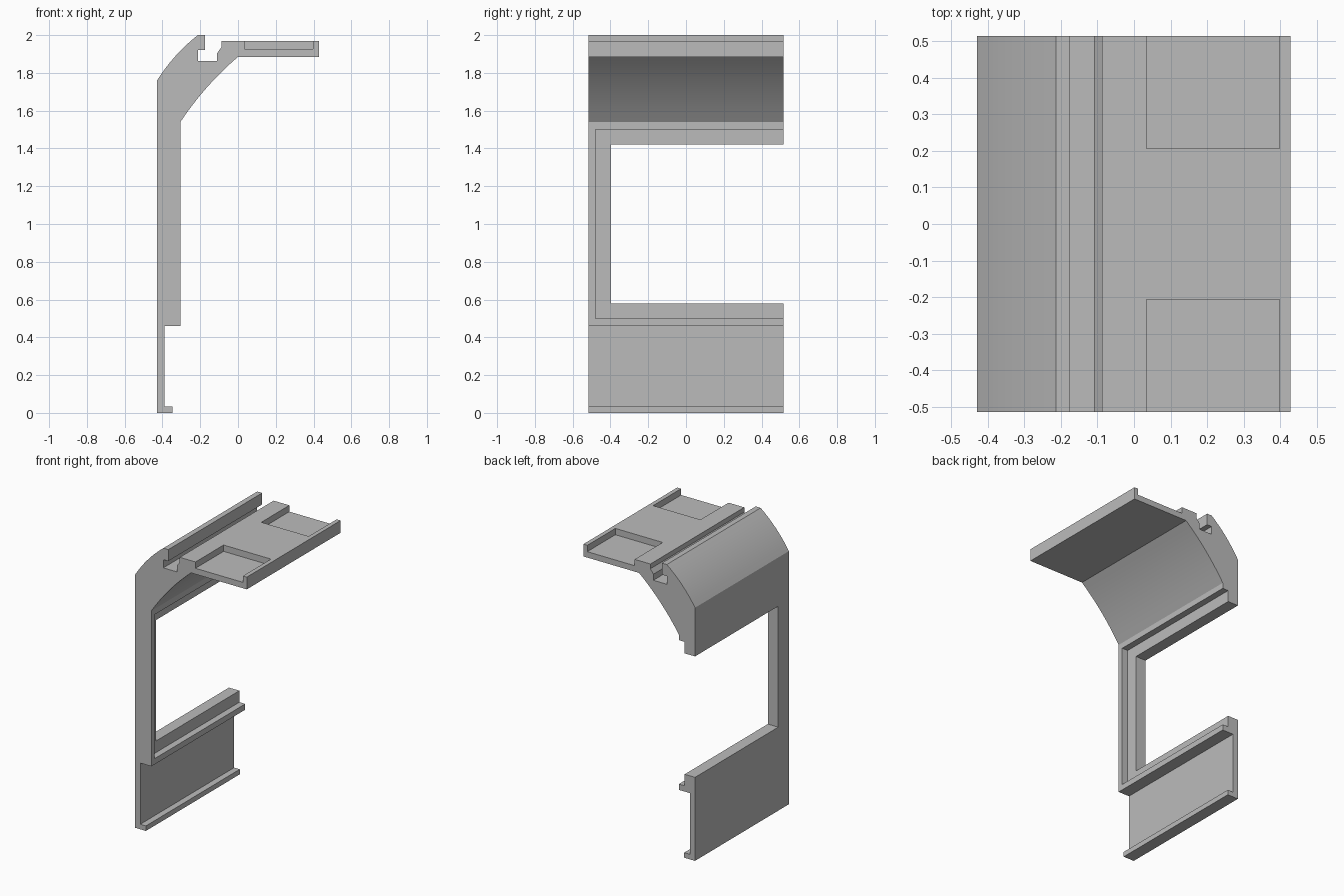
import bpy, bmesh
from mathutils import Vector

cube = bpy.data.objects.get("Cube")
if cube:
    bpy.data.objects.remove(cube, do_unlink=True)

HALF = 0.515   # half length of the extrusion along y
OVER = 0.6     # cutters that run out of an open end stop here

grey = bpy.data.materials.new("plain grey")
grey.use_nodes = True
colour = (0.5, 0.5, 0.5, 1)
grey.diffuse_color = colour
grey.node_tree.nodes["Principled BSDF"].inputs["Base Color"].default_value = colour


def bow(a, b, rise, steps=8):
    """Shallow curve from a to b that bulges up and to the left by rise."""
    a, b = Vector(a), Vector(b)
    d = (b - a).normalized()
    side = Vector((-d.y, d.x))
    if side.y < 0:
        side = -side
    return [a.lerp(b, i / steps) + side * rise * 4 * (i / steps) * (1 - i / steps)
            for i in range(steps + 1)]


def extrude_profile(name, points):
    bm = bmesh.new()
    face = bm.faces.new([bm.verts.new((p[0], -HALF, p[1])) for p in points])
    ext = bmesh.ops.extrude_face_region(bm, geom=[face])
    moved = [v for v in ext["geom"] if isinstance(v, bmesh.types.BMVert)]
    bmesh.ops.translate(bm, verts=moved, vec=(0, 2 * HALF, 0))
    bmesh.ops.recalc_face_normals(bm, faces=bm.faces)
    mesh = bpy.data.meshes.new(name)
    bm.to_mesh(mesh)
    bm.free()
    mesh.materials.append(grey)
    obj = bpy.data.objects.new(name, mesh)
    bpy.context.collection.objects.link(obj)
    return obj


def cut_box(target, x, y, z):
    """Subtract a box given by its ranges."""
    bpy.ops.mesh.primitive_cube_add(size=1, location=[sum(r) / 2 for r in (x, y, z)])
    box = bpy.context.object
    box.scale = [r[1] - r[0] for r in (x, y, z)]
    box.hide_render = True
    box.data.materials.append(grey)
    mod = target.modifiers.new("cut", "BOOLEAN")
    mod.operation, mod.solver, mod.object = "DIFFERENCE", "EXACT", box
    bpy.context.view_layer.objects.active = target
    bpy.ops.object.modifier_apply(modifier=mod.name)
    bpy.data.objects.remove(box, do_unlink=True)


# Upright wall, curved shoulder, hooked slot and top shelf in one profile
profile = [(-0.43, 0), (-0.347, 0), (-0.347, 0.035), (-0.39, 0.035),
           (-0.39, 0.46), (-0.305, 0.46)]
profile += bow((-0.305, 1.54), (0, 1.885), 0.016)
profile += [(0.428, 1.885), (0.428, 1.97), (-0.087, 1.97), (-0.087, 1.937),
            (-0.11, 1.905), (-0.11, 1.863), (-0.213, 1.863), (-0.213, 1.92),
            (-0.175, 1.92), (-0.175, 2.0)]
profile += bow((-0.43, 1.758), (-0.213, 2.0), 0.014)[::-1]
frame = extrude_profile("bracket_frame", profile)

# Window open at the back, with a shallow rebate around it on the inner side
cut_box(frame, (-0.5, -0.2), (-0.398, OVER), (0.58, 1.42))
cut_box(frame, (-0.35, -0.2), (-0.48, OVER), (0.5, 1.5))

# Two pockets on the shelf, open at its ends
for s in (-1, 1):
    cut_box(frame, (0.034, 0.398), sorted((s * 0.207, s * OVER)), (1.926, 2.1))

bpy.ops.object.select_all(action="DESELECT")
frame.select_set(True)
bpy.context.view_layer.objects.active = frame
bpy.ops.object.shade_smooth_by_angle(angle=0.3)
